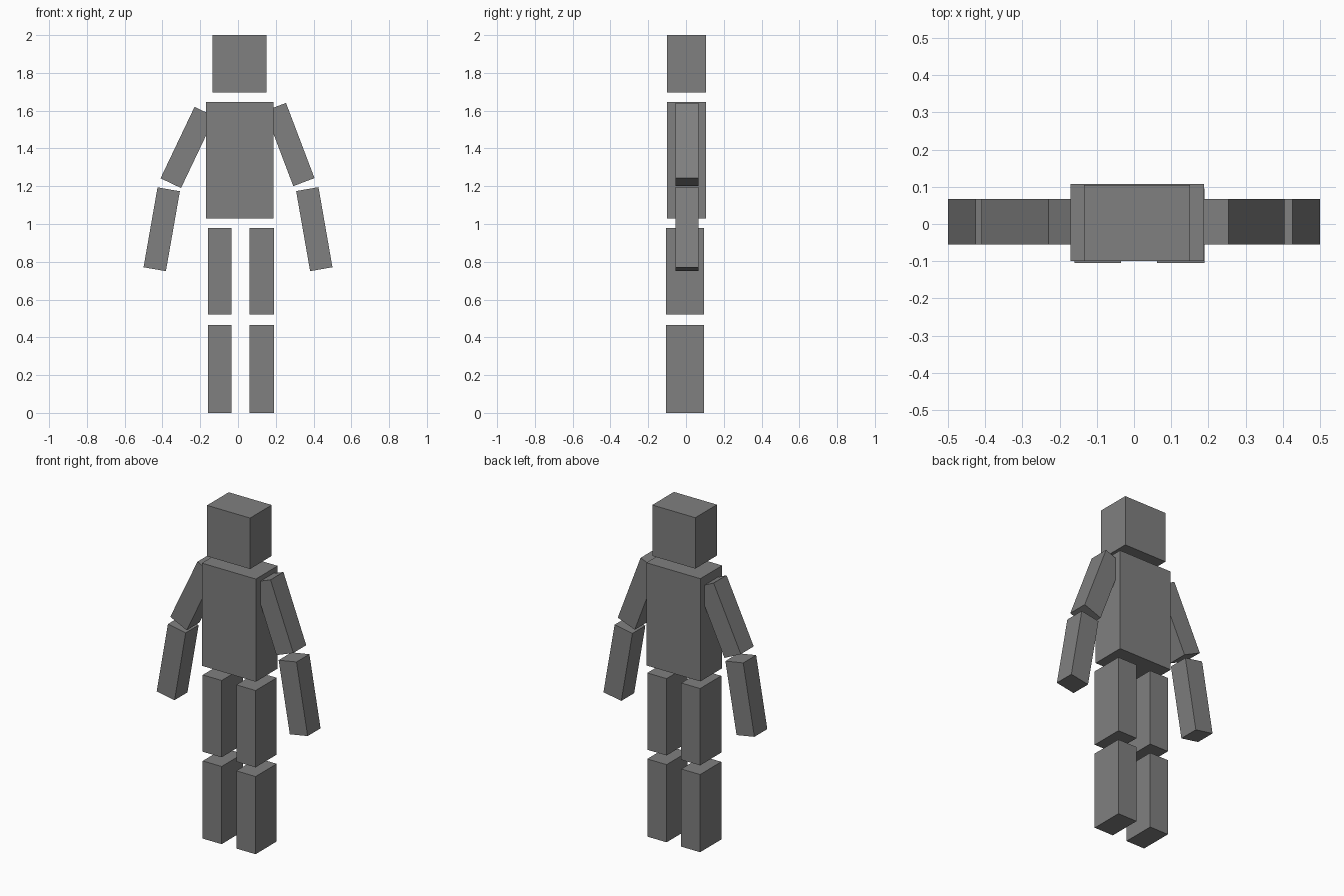
import bpy, bmesh
from mathutils import Vector

if "Cube" in bpy.data.objects:
    bpy.data.objects.remove(bpy.data.objects["Cube"])

grey = bpy.data.materials.new("mid grey")
grey.diffuse_color = (0.215, 0.215, 0.215, 1)
grey.use_nodes = True
grey.node_tree.nodes["Principled BSDF"].inputs["Base Color"].default_value = grey.diffuse_color


def prism(name, profile, y0, y1):
    """Extrude a closed (x, z) profile from y0 to y1."""
    bm = bmesh.new()
    face = bm.faces.new([bm.verts.new((x, y0, z)) for x, z in profile])
    new = bmesh.ops.extrude_face_region(bm, geom=[face])["geom"]
    verts = [v for v in new if isinstance(v, bmesh.types.BMVert)]
    bmesh.ops.translate(bm, verts=verts, vec=(0, y1 - y0, 0))
    bmesh.ops.recalc_face_normals(bm, faces=bm.faces)
    mesh = bpy.data.meshes.new(name)
    bm.to_mesh(mesh)
    bm.free()
    mesh.materials.append(grey)
    obj = bpy.data.objects.new(name, mesh)
    bpy.context.collection.objects.link(obj)
    return obj


def block(name, x0, x1, y0, y1, z0, z1):
    return prism(name, [(x0, z0), (x1, z0), (x1, z1), (x0, z1)], y0, y1)


def limb(name, top, bottom, side, width=0.12):
    """Tilted arm segment given by its outer edge; side is -1 left, 1 right."""
    a, b = Vector(top), Vector(bottom)
    d = (b - a).normalized()
    inward = Vector((d.y, -d.x)) * side * width
    prism(name, [a, b, b + inward, a + inward], -0.055, 0.067)


# Head and torso
block("head", -0.135, 0.15, -0.10, 0.105, 1.695, 2.0)
block("torso", -0.17, 0.188, -0.10, 0.107, 1.03, 1.645)

# Legs
for side, x0, x1 in (("left", -0.16, -0.035), ("right", 0.062, 0.19)):
    block(side + "_thigh", x0, x1, -0.105, 0.095, 0.52, 0.98)
    block(side + "_shin", x0, x1, -0.105, 0.095, 0.0, 0.465)

# Arms
limb("left_upper_arm", (-0.23, 1.62), (-0.41, 1.242), -1)
limb("left_forearm", (-0.426, 1.194), (-0.50, 0.771), -1)
limb("right_upper_arm", (0.254, 1.641), (0.405, 1.243), 1)
limb("right_forearm", (0.426, 1.195), (0.50, 0.771), 1)
